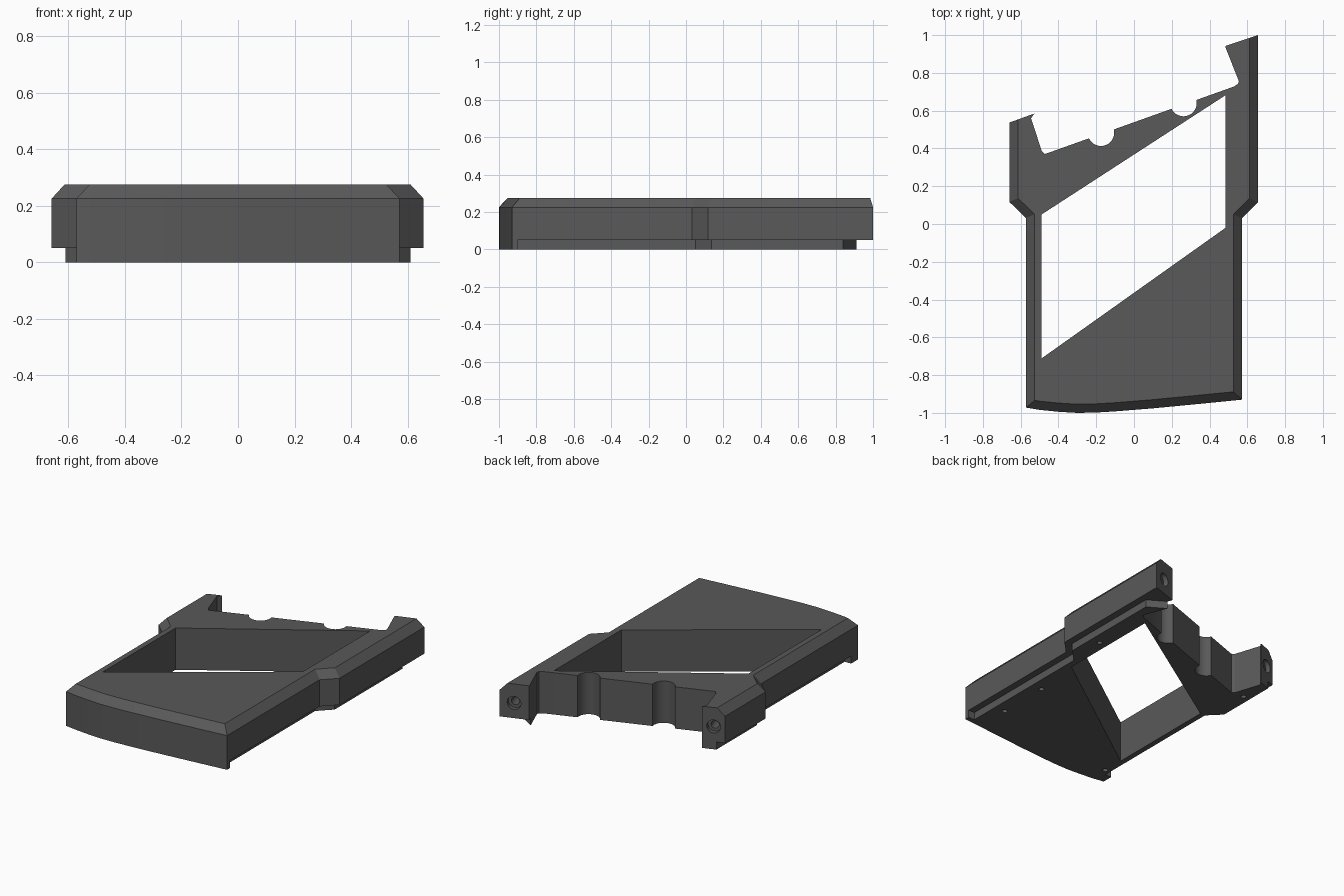
import bpy, bmesh, math
from mathutils import Vector

if "Cube" in bpy.data.objects:
    bpy.data.objects.remove(bpy.data.objects["Cube"])

grey = bpy.data.materials.new("dark grey plastic")
grey.diffuse_color = (0.1, 0.1, 0.1, 1)
grey.use_nodes = True
grey.node_tree.nodes["Principled BSDF"].inputs["Base Color"].default_value = grey.diffuse_color


def new_object(name, bm):
    bmesh.ops.recalc_face_normals(bm, faces=bm.faces)
    mesh = bpy.data.meshes.new(name)
    bm.to_mesh(mesh)
    bm.free()
    mesh.materials.append(grey)
    ob = bpy.data.objects.new(name, mesh)
    bpy.context.collection.objects.link(ob)
    return ob


def loft(name, layers):
    """Solid through stacked outlines: a list of (outline, z)."""
    bm = bmesh.new()
    rings = [[bm.verts.new((x, y, z)) for x, y in pts] for pts, z in layers]
    n = len(rings[0])
    for lo, hi in zip(rings, rings[1:]):
        for i in range(n):
            j = (i + 1) % n
            bm.faces.new((lo[i], lo[j], hi[j], hi[i]))
    bm.faces.new(rings[0])
    bm.faces.new(rings[-1])
    return new_object(name, bm)


def cylinder(name, centre, axis, radius, length, sides=24):
    bm = bmesh.new()
    bmesh.ops.create_cone(bm, cap_ends=True, segments=sides, radius1=radius,
                          radius2=radius, depth=length)
    ob = new_object(name, bm)
    ob.rotation_mode = 'QUATERNION'
    ob.rotation_quaternion = Vector(axis).to_track_quat('Z', 'Y')
    ob.location = centre
    return ob


def inset(pts, dists):
    """Move each edge of a counter-clockwise outline inward by its own distance."""
    out, n = [], len(pts)
    for i in range(n):
        p = Vector(pts[i])
        d0 = (p - Vector(pts[i - 1])).normalized()
        d1 = (Vector(pts[(i + 1) % n]) - p).normalized()
        n0, n1 = Vector((-d0.y, d0.x)), Vector((-d1.y, d1.x))
        a, b = dists[i - 1], dists[i]
        det = n0.x * n1.y - n0.y * n1.x
        if abs(det) < 1e-3:
            out.append(tuple(p + n0 * a))
        else:
            out.append((p.x + (a * n1.y - b * n0.y) / det,
                        p.y + (b * n0.x - a * n1.x) / det))
    return out


# Outline, counter-clockwise: curved front, right side, back, left side
front = [(-.572, -.972), (-.5, -.984), (-.4, -.994), (-.3, -1), (-.2, -.998),
         (-.1, -.992), (.1, -.976), (.35, -.952), (.572, -.93)]
right = [(.572, .032), (.657, .117), (.657, 1.0)]
back = [(.483, .942), (.488, .925), (.555, .757), (.55, .742), (.53, .728),
        (-.45, .378), (-.473, .37), (-.488, .385), (-.545, .56), (-.527, .585)]
left = [(-.66, .537), (-.66, .117), (-.572, .032)]
outline = front + right + back + left

# Main body with a chamfered top on the front and sides only
first_back = len(front) + len(right) - 1
last_back = first_back + len(back)
bevels = [0 if first_back <= i <= last_back else .046 for i in range(len(outline))]
body = loft("frame_body", [(outline, 0), (outline, .225), (inset(outline, bevels), .275)])

cutters = []
# Slanted window through the middle
window = [(-.49, -.712), (.485, -.02), (.485, .682), (-.49, .05)]
cutters.append(loft("window_cutter", [(window, -.1), (window, .4)]))

# Steps under both long sides; the right one also trims the foot at the back
step_r = [(.526, -.9), (.526, .051), (.61, .135), (.61, .84), (.495, .91),
          (.4, .96), (.4, 1.1), (.8, 1.1), (.8, -.9)]
step_l = [(-.526, -.9), (-.526, .051), (-.61, .135), (-.61, .8), (-.8, .8), (-.8, -.9)]
for side, pts in (("right", step_r), ("left", step_l)):
    cutters.append(loft(side + "_step_cutter", [(pts, -.1), (pts, .05)]))

# Round notches in the back edge
for x, y in ((.262, .64), (-.175, .483)):
    cutters.append(cylinder("notch_cutter", (x, y, .15), (0, 0, 1), .07, .6, 32))

# Stepped screw holes in the two arm ends
arm_axis = Vector((-.33, .944, 0)).normalized()
for x, y in ((.572, .972), (-.594, .561)):
    for radius, depth in ((.043, .03), (.025, .12)):
        cutters.append(cylinder("arm_hole_cutter", Vector((x, y, .15)), arm_axis,
                                radius, depth * 2))

# Small screw holes in the underside
for x, y in ((.45, -.35), (.45, -.7), (.545, .32), (-.49, -.86), (-.56, .38)):
    cutters.append(cylinder("base_hole_cutter", (x, y, 0), (0, 0, 1), .017, .12, 16))

for cutter in cutters:
    cutter.hide_render = True
    mod = body.modifiers.new(cutter.name, 'BOOLEAN')
    mod.operation = 'DIFFERENCE'
    mod.solver = 'EXACT'
    mod.object = cutter

# Apply the cuts, then remove the helpers
bpy.context.view_layer.objects.active = body
body.select_set(True)
for mod in list(body.modifiers):
    bpy.ops.object.modifier_apply(modifier=mod.name)
for cutter in cutters:
    bpy.data.objects.remove(cutter)
bpy.ops.object.shade_smooth_by_angle(angle=math.radians(25))
